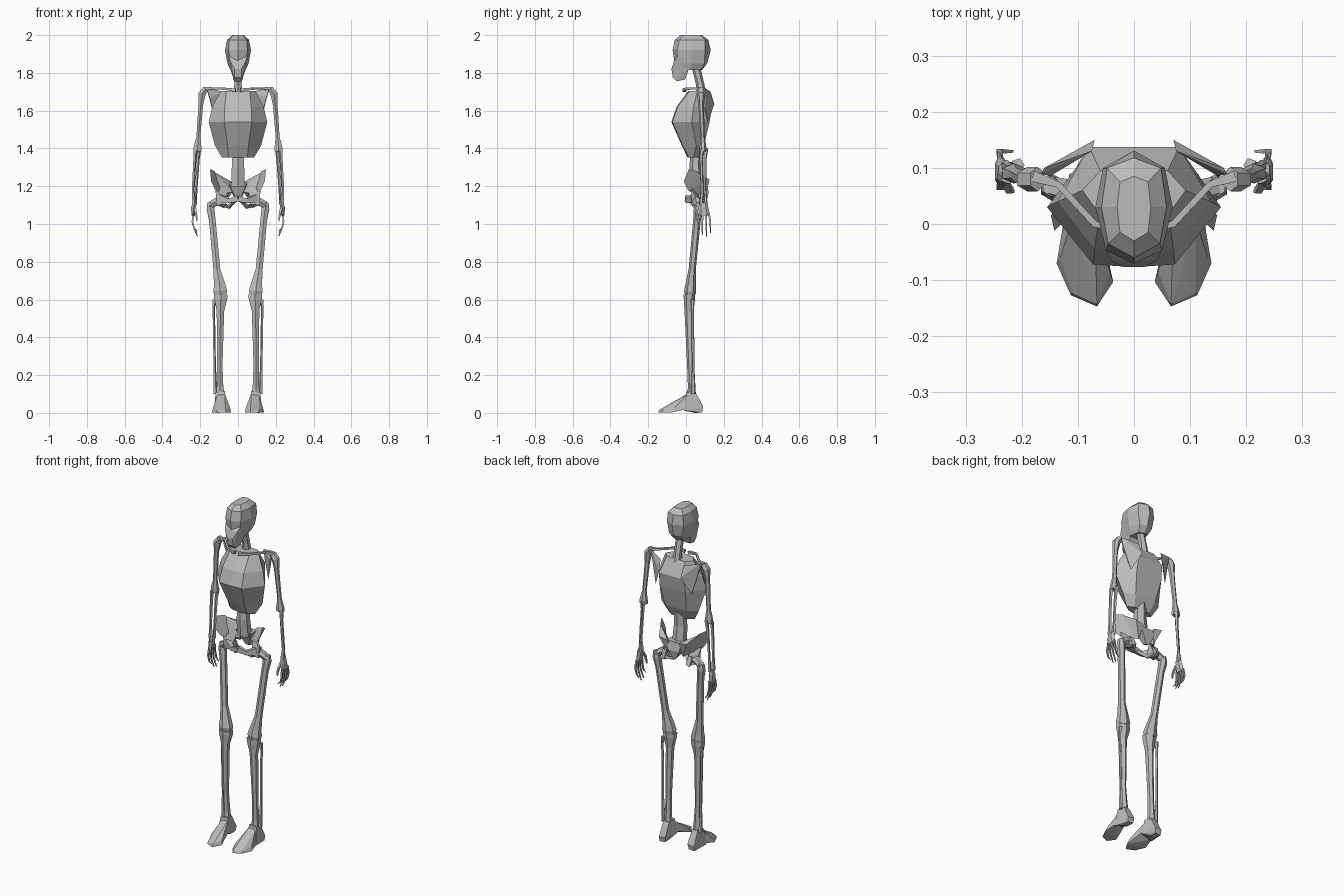
import bpy, bmesh, math
from mathutils import Vector

bone_mat = bpy.data.materials.new("bone_grey")
bone_mat.diffuse_color = (0.5, 0.5, 0.5, 1)


def finish(name, bm, mirror):
    bmesh.ops.recalc_face_normals(bm, faces=bm.faces[:])
    me = bpy.data.meshes.new(name)
    bm.to_mesh(me)
    bm.free()
    me.materials.append(bone_mat)
    ob = bpy.data.objects.new(name, me)
    bpy.context.collection.objects.link(ob)
    if mirror:
        ob.modifiers.new("Mirror", 'MIRROR')
    return ob


def skin(name, rings, mirror=False):
    """Join equal-sized rings of points into a capped solid."""
    bm = bmesh.new()
    vs = [[bm.verts.new(p) for p in r] for r in rings]
    n = len(vs[0])
    for a, b in zip(vs, vs[1:]):
        for i in range(n):
            j = (i + 1) % n
            bm.faces.new((a[i], a[j], b[j], b[i]))
    bm.faces.new(vs[0])
    bm.faces.new(vs[-1])
    return finish(name, bm, mirror)


def loft(name, sections):
    """Sections are (z, half outline from front to back), made symmetric."""
    rings = []
    for z, half in sections:
        full = half + [(-x, y) for x, y in reversed(half) if x > 0]
        rings.append([(x, y, z) for x, y in full])
    return skin(name, rings)


def bone(name, path, n=6, mirror=True):
    """Faceted rod through (x, y, z, half width, half depth) points."""
    pts = [Vector(p[:3]) for p in path]
    rings = []
    for i, p in enumerate(path):
        d = (pts[min(i + 1, len(pts) - 1)] - pts[max(i - 1, 0)]).normalized()
        u = Vector((1, 0, 0)) if abs(d.x) < 0.7 else Vector((0, 0, 1))
        u = (u - d * u.dot(d)).normalized()
        v = d.cross(u)
        rings.append([pts[i] + u * p[3] * math.cos(t) + v * p[4] * math.sin(t)
                      for t in (math.tau * (k + 0.5) / n for k in range(n))])
    return skin(name, rings, mirror)


def hull(name, pts, mirror=True):
    bm = bmesh.new()
    for p in pts:
        bm.verts.new(p)
    res = bmesh.ops.convex_hull(bm, input=bm.verts[:])
    loose = [v for v in bm.verts if not v.link_faces]
    bmesh.ops.delete(bm, geom=loose, context='VERTS')
    return finish(name, bm, mirror)


def both(pts):
    return pts + [(-x, y, z) for x, y, z in pts if x]


# Skull and jaw
loft("skull", [
    (1.815, [(0, -.045), (.032, -.035), (.04, .02), (.03, .075), (0, .085)]),
    (1.85, [(0, -.06), (.04, -.045), (.056, .03), (.042, .098), (0, .112)]),
    (1.92, [(0, -.071), (.05, -.047), (.069, .03), (.055, .10), (0, .131)]),
    (1.975, [(0, -.06), (.046, -.035), (.058, .03), (.048, .10), (0, .118)]),
    (2.0, [(0, -.03), (.025, -.015), (.03, .03), (.025, .075), (0, .085)])])
hull("jaw", both([(.05, -.045, 1.89), (.04, -.065, 1.86), (.018, -.077, 1.82),
                  (.018, -.07, 1.775), (.02, -.05, 1.755), (.022, -.005, 1.765),
                  (.045, .02, 1.835)]), False)

# Spine
bone("neck", [(0, .05, 1.84, .022, .022), (0, .075, 1.74, .022, .022),
              (0, .085, 1.66, .03, .025)], 6, False)
bone("lower_spine", [(0, .055, 1.40, .032, .03), (0, .05, 1.30, .038, .032),
                     (0, .06, 1.20, .042, .035)], 6, False)
hull("sacrum", both([(.05, .05, 1.22), (.05, .11, 1.22), (.035, .12, 1.17),
                     (.01, .11, 1.12), (.01, .085, 1.13)]), False)

# Rib cage
loft("rib_cage", [
    (1.352, [(0, .008), (.05, .015), (.085, .04), (.05, .065)]),
    (1.415, [(0, -.022), (.055, -.018), (.122, .055), (.068, .095)]),
    (1.54, [(0, -.077), (.073, -.072), (.155, .03), (.085, .125)]),
    (1.62, [(0, -.05), (.07, -.045), (.136, .04), (.08, .137)]),
    (1.705, [(0, .012), (.062, .018), (.092, .06), (.06, .095)])])

# Shoulder girdle
bone("collarbone", [(0.012, -.01, 1.708, .012, .012), (.07, .0, 1.716, .008, .008),
                    (.135, .07, 1.718, .008, .008), (.18, .085, 1.715, .014, .014)], 4)
hull("shoulder_blade", [(.07, .15, 1.635), (.075, .13, 1.70), (.165, .09, 1.715),
                        (.15, .085, 1.67), (.118, .115, 1.535), (.08, .135, 1.64),
                        (.16, .10, 1.72)])

# Arms
bone("upper_arm", [(.172, .08, 1.715, .018, .022), (.19, .08, 1.69, .022, .022),
                   (.197, .08, 1.63, .014, .014), (.21, .088, 1.46, .012, .012),
                   (.214, .09, 1.405, .024, .018), (.214, .09, 1.385, .024, .018)])
bone("radius", [(.226, .083, 1.39, .012, .012), (.229, .08, 1.34, .009, .009),
                (.238, .085, 1.18, .008, .008), (.234, .08, 1.105, .013, .013)], 5)
bone("ulna", [(.207, .105, 1.40, .012, .013), (.212, .10, 1.34, .009, .009),
              (.222, .10, 1.18, .007, .007), (.228, .105, 1.105, .01, .01)], 5)

# Hands
bone("palm", [(.231, .092, 1.11, .012, .022), (.236, .092, 1.085, .014, .026),
              (.238, .095, 1.045, .010, .032)], 6)
for i, (y, tip) in enumerate([(.073, .965), (.089, .94), (.105, .935), (.121, .955)]):
    dy = (y - .097) * .35
    bone(f"finger_{i + 1}", [(.238, y, 1.055, .007, .008), (.241, y + dy, 1.01, .006, .006),
                             (.232, y + dy, .975, .005, .005),
                             (.216, y + dy, tip, .003, .003)], 4)
bone("thumb", [(.23, .078, 1.09, .009, .009), (.222, .06, 1.055, .008, .008),
               (.216, .058, 1.015, .004, .004)], 4)

# Pelvis
hull("hip_wing_front", [(.148, .015, 1.29), (.142, -.012, 1.225), (.12, .01, 1.18),
                        (.085, .05, 1.15), (.08, .11, 1.22), (.125, .06, 1.28)])
hull("hip_wing_back", [(.085, .045, 1.16), (.03, .075, 1.17), (.035, .12, 1.225),
                       (.09, .125, 1.235), (.125, .06, 1.275), (.05, .10, 1.14)])
hull("hip_socket", [(.12, .03, 1.185), (.055, .06, 1.185), (.112, .03, 1.10),
                    (.105, .075, 1.10), (.075, .085, 1.085), (.065, .03, 1.105)])
bone("pubic_bone", [(0, .005, 1.135, .022, .016), (.045, .012, 1.122, .016, .014),
                    (.095, .04, 1.135, .03, .022)], 4)
bone("sit_bone", [(.01, .01, 1.13, .01, .01), (.05, .05, 1.09, .012, .012),
                  (.08, .09, 1.10, .018, .016), (.085, .07, 1.14, .018, .018)], 4)

# Legs
bone("thigh_head", [(.095, .055, 1.125, .025, .025), (.12, .058, 1.115, .022, .022),
                    (.15, .065, 1.095, .02, .02)], 6)
bone("thigh", [(.148, .067, 1.115, .016, .018), (.145, .065, 1.08, .024, .024),
               (.136, .058, 1.02, .02, .02), (.112, .033, .76, .021, .019),
               (.098, .025, .68, .034, .028), (.094, .022, .645, .042, .032),
               (.094, .022, .625, .036, .028)])
bone("shin", [(.091, .018, .628, .042, .03), (.091, .018, .605, .04, .03),
              (.093, .016, .54, .023, .024), (.096, .024, .25, .016, .018),
              (.095, .03, .14, .02, .02), (.094, .03, .105, .025, .022)])
bone("calf_bone", [(.124, .035, .60, .012, .012), (.129, .035, .56, .007, .008),
                   (.124, .038, .25, .007, .007), (.12, .038, .10, .011, .013)], 5)

# Feet
hull("foot_front", [(.037, -.103, .003), (.066, -.147, .003), (.1125, -.127, .003),
                    (.138, -.07, .003), (.043, -.085, .032), (.066, -.143, .015),
                    (.11, -.123, .015), (.132, -.06, .028), (.07, .005, .10),
                    (.11, .005, .095), (.126, .0, .02), (.06, .0, .04)])
hull("foot_heel", [(.07, .005, .115), (.118, .005, .11), (.112, .05, .11),
                   (.075, .05, .11), (.072, .09, .035), (.115, .09, .03),
                   (.078, .085, .005), (.113, .085, .002), (.11, .045, .0),
                   (.08, .045, .004), (.128, -.01, .012), (.058, -.01, .035)])
